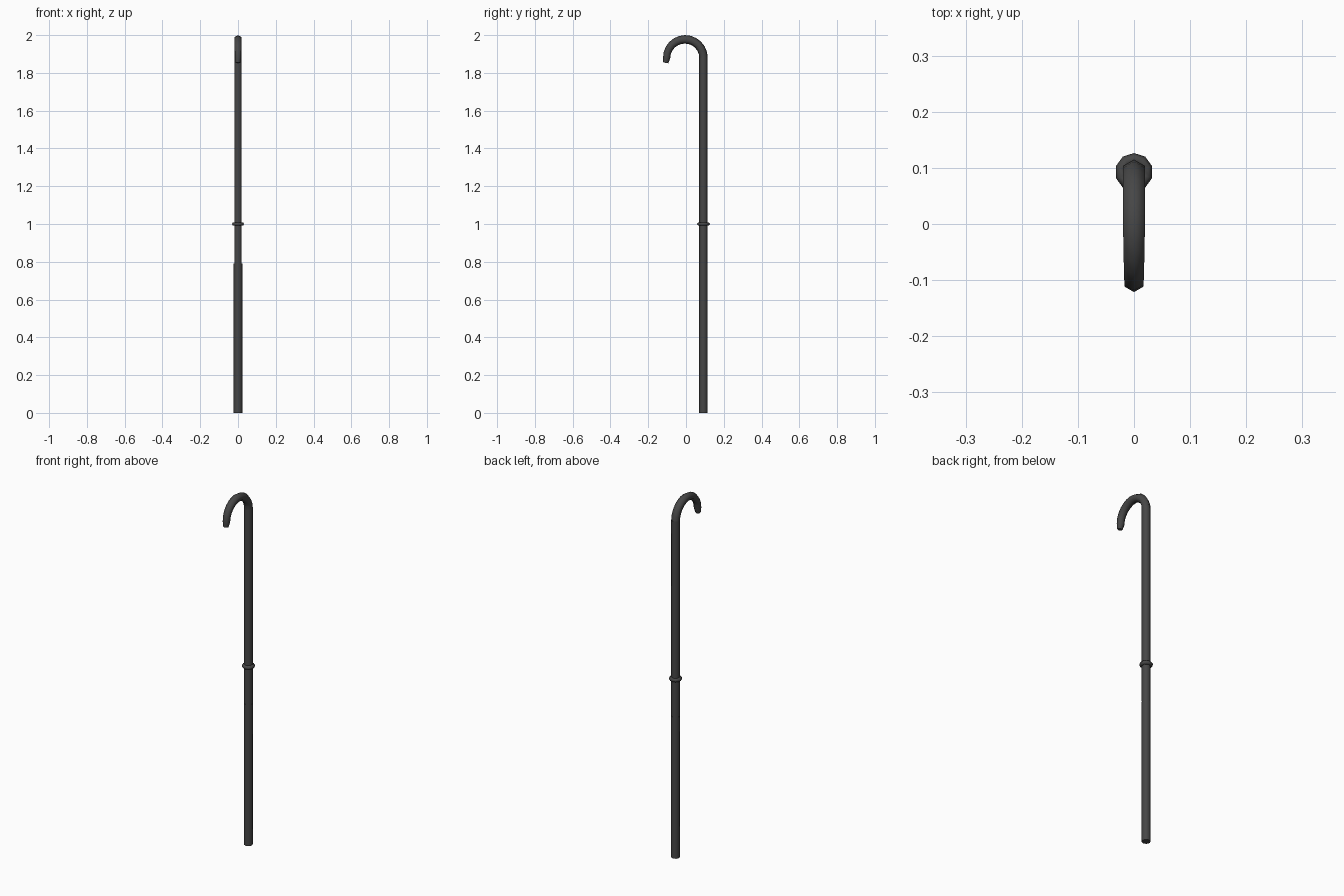
import bpy, bmesh, math
from mathutils import Vector

if "Cube" in bpy.data.objects:
    bpy.data.objects.remove(bpy.data.objects["Cube"])

SHAFT_Y = 0.0925

mat = bpy.data.materials.new("dark grey")
mat.diffuse_color = (0.062, 0.062, 0.062, 1)
mat.use_nodes = True
mat.node_tree.nodes["Principled BSDF"].inputs["Base Color"].default_value = mat.diffuse_color


def tube(name, path, sides):
    """Sweep a polygon along (y, z, radius) stations in the YZ plane."""
    bm = bmesh.new()
    rings = []
    for i, (y, z, r) in enumerate(path):
        a, b = path[max(i - 1, 0)], path[min(i + 1, len(path) - 1)]
        t = Vector((0, b[0] - a[0], b[1] - a[1])).normalized()
        if i == 0:
            t = Vector((0, 0, 1))
        side = Vector((1, 0, 0))
        out = t.cross(side)
        ring = []
        for k in range(sides):
            ang = 2 * math.pi * k / sides
            ring.append(bm.verts.new(Vector((0, y, z)) + out * (r * math.cos(ang))
                                     + side * (r * math.sin(ang))))
        rings.append(ring)
    for lo, hi in zip(rings, rings[1:]):
        for k in range(sides):
            n = (k + 1) % sides
            bm.faces.new((lo[k], lo[n], hi[n], hi[k])).smooth = True
    # flat end caps with hard rims
    for ring in (rings[0], rings[-1]):
        cap = bm.faces.new(ring)
        for e in cap.edges:
            e.smooth = False
    bmesh.ops.recalc_face_normals(bm, faces=bm.faces)
    me = bpy.data.meshes.new(name)
    bm.to_mesh(me)
    bm.free()
    me.materials.append(mat)
    ob = bpy.data.objects.new(name, me)
    bpy.context.collection.objects.link(ob)
    return ob


# Shaft: slightly fuller lower section, slimmer upper section
tube("lower_shaft", [(SHAFT_Y, 0, 0.0225), (SHAFT_Y, 0.79, 0.0225)], 8)
tube("upper_shaft", [(SHAFT_Y, 0.79, 0.0225), (SHAFT_Y, 1.886, 0.0225)], 6)

# Curved handle: half circle, then a short tapering tip
R = 0.0975
cy, cz = SHAFT_Y - R, 1.88
path = []
for i in range(13):
    a = math.pi * i / 12
    r = 0.0225 - 0.0035 * max(0, (i - 6) / 6)
    path.append((cy + R * math.cos(a), cz + R * math.sin(a), r))
path.append((-0.107, 1.853, 0.0135))
tube("hook_handle", path, 6)

# Collar ring around the middle of the shaft
bpy.ops.mesh.primitive_torus_add(major_segments=10, minor_segments=6,
                                 major_radius=0.0235, minor_radius=0.0105,
                                 location=(0, SHAFT_Y, 1.0),
                                 rotation=(0, 0, math.pi / 2))
collar = bpy.context.object
collar.name = "collar_ring"
collar.data.materials.append(mat)
bpy.ops.object.shade_smooth()
